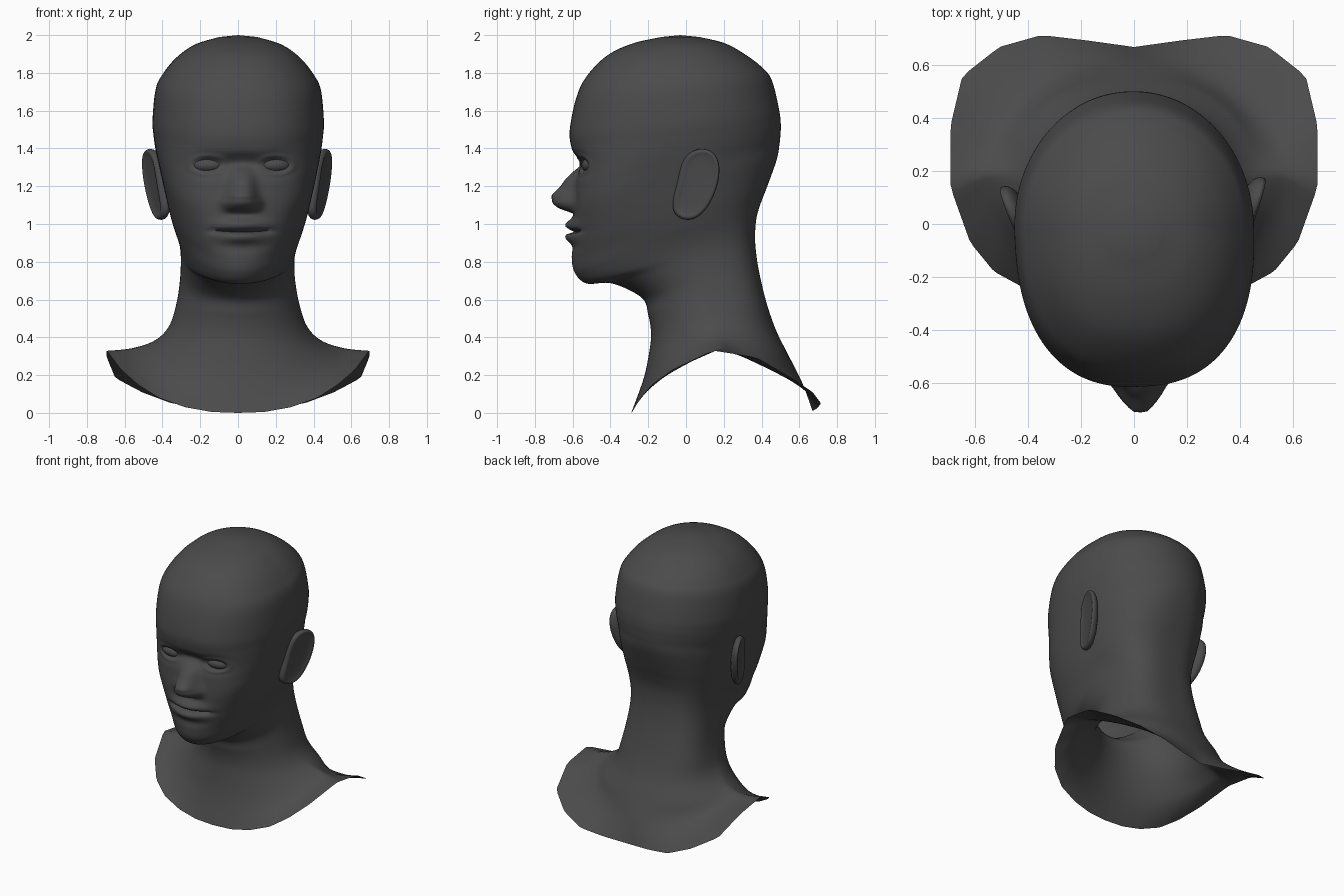
import bpy, bmesh, math
from mathutils import Vector, Matrix

if "Cube" in bpy.data.objects:
    bpy.data.objects.remove(bpy.data.objects["Cube"])

grey = bpy.data.materials.new("dark grey")
grey.use_nodes = True
tone = (0.07, 0.07, 0.07, 1)
grey.diffuse_color = tone
shader = grey.node_tree.nodes["Principled BSDF"]
shader.inputs["Base Color"].default_value = tone
shader.inputs["Roughness"].default_value = 0.7

HALF = 64      # columns per side of the body
STEPS = 13     # rings between two key sections

# Cut edge of the bust, front to back
EDGE = [(0, -.29, 0), (.14, -.285, .005), (.28, -.27, .03), (.42, -.24, .08),
        (.53, -.18, .15), (.62, -.07, .23), (.695, .14, .33), (.695, .37, .295),
        (.65, .56, .185), (.51, .67, .11), (.35, .715, .05), (.18, .695, .025),
        (0, .67, .01)]

# Sections: front y, z / side x, y, z / back y, z
NECK = [(-.225, .18, .56, .19, .345, .615, .16),
        (-.195, .32, .44, .18, .385, .545, .3),
        (-.185, .42, .365, .14, .46, .48, .43),
        (-.2, .52, .325, .12, .58, .43, .57),
        (-.235, .61, .305, .1, .7, .39, .73),
        (-.39, .685, .3, .06, .8, .37, .85),
        (-.525, .685, .305, .03, .87, .365, .94)]
HEAD = [(-.588, .74, .32, 0, .93, .372, 1.03),
        (-.605, .82, .345, -.02, 1, .395, 1.11),
        (-.595, .91, .37, -.02, 1.09, .43, 1.2),
        (-.595, 1.08, .4, -.02, 1.22, .48, 1.34),
        (-.59, 1.2, .42, -.02, 1.31, .495, 1.42),
        (-.592, 1.3, .435, -.02, 1.38, .5, 1.47),
        (-.607, 1.4, .447, -.02, 1.46, .502, 1.53),
        (-.615, 1.5, .453, -.02, 1.55, .492, 1.61),
        (-.58, 1.67, .437, -.03, 1.71, .455, 1.76),
        (-.527, 1.78, .4, -.03, 1.79, .402, 1.83),
        (-.42, 1.89, .327, -.03, 1.88, .31, 1.9),
        (-.285, 1.955, .228, -.03, 1.95, .205, 1.957),
        (-.13, 1.99, .1, -.03, 1.99, .07, 1.99)]
# Roundness by height of the section: 1 is elliptic, less is squarer
FRONT = [(.18, 1), (.7, 1), (.82, .98), (.91, .85), (1.08, .7), (1.2, .7), (1.3, .74),
         (1.4, .8), (1.5, .83), (1.7, .83), (2, .92)]
BACK = [(.18, 1), (.42, .8), (.52, .7), (.74, .7), (.91, .82), (1.2, .96), (2, 1)]


def interp(table, v):
    for (a, p), (b, q) in zip(table, table[1:]):
        if a <= v <= b:
            return p + (q - p) * (v - a) / (b - a)
    return 0


def angle(i):
    """Column angle, denser toward the face."""
    return math.pi * (i / HALF) ** 1.25


def edge_ring():
    ring = []
    for i in range(HALF + 1):
        f = angle(i) / math.pi * (len(EDGE) - 1)
        k = min(int(f), len(EDGE) - 2)
        ring.append(Vector(EDGE[k]).lerp(Vector(EDGE[k + 1]), f - k))
    return ring


def section_ring(key):
    fy, fz, w, sy, sz, by, bz = key
    ring = []
    for i in range(HALF + 1):
        s, c = max(0, math.sin(angle(i))), math.cos(angle(i))
        table, ey, ez = (FRONT, fy, fz) if c > 0 else (BACK, by, bz)
        power, c = interp(table, fz), abs(c)
        ring.append(Vector((w * s ** power, sy + (ey - sy) * c ** power, sz + (ez - sz) * c)))
    return ring


def spline(a, b, c, d, t):
    return 0.5 * (2 * b + (c - a) * t + (2 * a - 5 * b + 4 * c - d) * t * t
                  + (3 * b - a - 3 * c + d) * t ** 3)


def bump(d, width, power=2):
    return math.exp(-abs(d / width) ** power)


NOSE = [(1.055, 0), (1.085, .085), (1.11, .113), (1.15, .122), (1.2, .075),
        (1.26, .035), (1.36, 0)]


def sculpt(v):
    """Push the face in and out for nose, eyes and lips."""
    if v.y > -.15 or not .7 < v.z < 1.6:
        return v
    x, z = abs(v.x), v.z
    out = interp(NOSE, z) * bump(x, .076 - .15 * min(.15, max(0, z - 1.15)), 3.2)
    out += .025 * bump(x - .085, .03) * bump(z - 1.112, .032)
    # dip between the brows, eye socket with a raised lid rim
    out -= .052 * bump(x, .1) * bump(z - 1.32, .045)
    out -= .038 * bump(x - .17, .09) * bump(z - 1.315, .055)
    rim = math.hypot((x - .18) / .08, (z - 1.312) / .042)
    out += .008 * bump(rim - 1.15, .25)
    # lips parted by a thin slit
    out += .045 * bump(x, .12) * (bump(z - .995, .03) + bump(z - .93, .034))
    out -= .045 * bump(x, .16, 6) * bump(z - .962, .008)
    return Vector((v.x, v.y - out, v.z))


def turn(v):
    """Turn the head slightly to its left above the neck."""
    k = min(1, max(0, (v.z - .45) / .45))
    k = k * k * (3 - 2 * k)
    return Matrix.Rotation(math.radians(2 * k), 3, 'Z') @ v


def finish(bm, name, sharp=60):
    bmesh.ops.recalc_face_normals(bm, faces=bm.faces)
    mesh = bpy.data.meshes.new(name)
    bm.to_mesh(mesh)
    bm.free()
    mesh.materials.append(grey)
    obj = bpy.data.objects.new(name, mesh)
    bpy.context.collection.objects.link(obj)
    bpy.ops.object.select_all(action='DESELECT')
    obj.select_set(True)
    bpy.context.view_layer.objects.active = obj
    bpy.ops.object.shade_smooth_by_angle(angle=math.radians(sharp))
    return obj


# Head, neck and shoulders as one skin
keys = [edge_ring()] + [section_ring(k) for k in NECK + HEAD]
rings = []
for n in range(len(keys) - 1):
    quad = [keys[max(0, n - 1)], keys[n], keys[n + 1], keys[min(len(keys) - 1, n + 2)]]
    for s in range(STEPS):
        rings.append([spline(*p, s / STEPS) for p in zip(*quad)])
rings.append(keys[-1])

bm = bmesh.new()
loops = []
for ring in rings:
    ring = [sculpt(p) for p in ring]
    full = ring + [Vector((-p.x, p.y, p.z)) for p in ring[-2:0:-1]]
    loops.append([bm.verts.new(turn(p)) for p in full])
count = len(loops[0])
for low, high in zip(loops, loops[1:]):
    for i in range(count):
        j = (i + 1) % count
        bm.faces.new((low[i], low[j], high[j], high[i]))
crown = bm.verts.new(turn(Vector((0, -.03, 2))))
for i in range(count):
    bm.faces.new((loops[-1][i], loops[-1][(i + 1) % count], crown))
finish(bm, "head_and_neck", 80)

# Ears and eyes
EAR = [(0, 1.385), (.075, 1.41), (.15, 1.375), (.17, 1.28), (.145, 1.17),
       (.1, 1.08), (.04, 1.02), (-.035, 1.015), (-.09, 1.06), (-.085, 1.14),
       (-.06, 1.22), (-.045, 1.32)]

for side, label in ((1, "left"), (-1, "right")):
    bm = bmesh.new()
    outline = [bm.verts.new((.43 + (y + .07) * .34 - (1.3 - z) * .08, y, z)) for y, z in EAR]
    face = bm.faces.new(outline)
    back = bmesh.ops.extrude_face_region(bm, geom=[face], use_keep_orig=True)["geom"]
    for v in back:
        if isinstance(v, bmesh.types.BMVert):
            v.co.x -= .075
    bmesh.ops.inset_region(bm, faces=[face], thickness=.028)
    bmesh.ops.inset_region(bm, faces=[face], thickness=.015)
    for v in face.verts:
        v.co.x -= .012
    for v in bm.verts:
        v.co = turn(Vector((side * v.co.x, v.co.y, v.co.z)))
    ear = finish(bm, label + "_ear")
    ear.modifiers.new("smooth", 'SUBSURF').levels = 2
    ear.modifiers["smooth"].render_levels = 2

    bm = bmesh.new()
    bmesh.ops.create_uvsphere(bm, u_segments=32, v_segments=16, radius=1)
    for v in bm.verts:
        p = Matrix.Rotation(math.radians(10), 3, 'Z') @ Vector((v.co.x * .084, v.co.y * .05, v.co.z * .041))
        v.co = turn(Vector((side * (p.x + .18), p.y - .508, p.z + 1.312)))
    finish(bm, label + "_eye")
